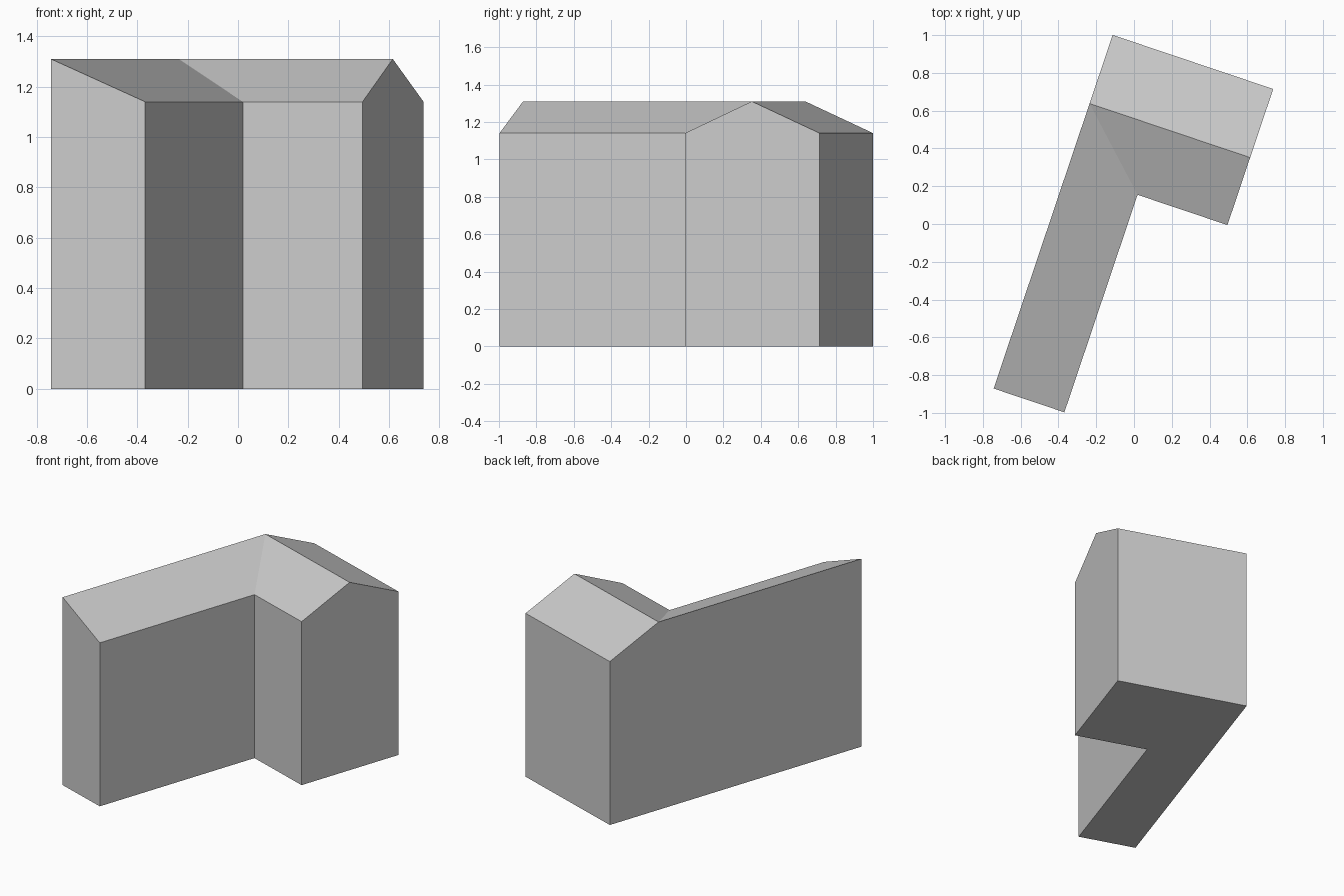
import bpy, bmesh, math
from mathutils import Matrix

cube = bpy.data.objects.get("Cube")
if cube:
    bpy.data.objects.remove(cube, do_unlink=True)

grey = bpy.data.materials.new("light_grey")
grey.use_nodes = True
grey.diffuse_color = (0.6, 0.6, 0.6, 1)
grey.node_tree.nodes["Principled BSDF"].inputs["Base Color"].default_value = (0.6, 0.6, 0.6, 1)

# Plan of the building in its own square frame
WING, WIDTH = 0.395, 0.897
INNER, RIDGE, BACK = 1.215, 1.592, 1.975
EAVES, TOP = 1.14, 1.31

bm = bmesh.new()


def point(u, v, z):
    return bm.verts.new((u, v, z))


# L-shaped footprint, counter-clockwise: wing front, inner corner, main block
plan = [(0, 0), (WING, 0), (WING, INNER), (WIDTH, INNER), (WIDTH, BACK), (0, BACK)]
base = [point(u, v, 0) for u, v in plan]
eaves = [point(u, v, TOP if i == 0 else EAVES) for i, (u, v) in enumerate(plan)]
ridge_right = point(0, RIDGE, TOP)
ridge_left = point(WIDTH, RIDGE, TOP)

# Walls, with a ridge point added on the two gable sides
peaks = {3: ridge_left, 5: ridge_right}
for i in range(len(plan)):
    j = (i + 1) % len(plan)
    ring = [base[i], base[j], eaves[j]]
    if i in peaks:
        ring.append(peaks[i])
    bm.faces.new(ring + [eaves[i]])
bm.faces.new(list(reversed(base)))

# Roof: wing slope, main front slope meeting it in a valley, main back slope
high, low, valley, front, back_left, back_right = eaves
bm.faces.new((high, low, valley, ridge_right))
bm.faces.new((ridge_right, valley, front, ridge_left))
bm.faces.new((ridge_right, ridge_left, back_left, back_right))
bmesh.ops.recalc_face_normals(bm, faces=bm.faces)

# Turn the plan and centre it
bm.transform(Matrix.Translation((-0.743, -0.871, 0)) @ Matrix.Rotation(math.radians(-18.6), 4, 'Z'))

mesh = bpy.data.meshes.new("building")
bm.to_mesh(mesh)
bm.free()
mesh.materials.append(grey)
building = bpy.data.objects.new("building", mesh)
bpy.context.collection.objects.link(building)
